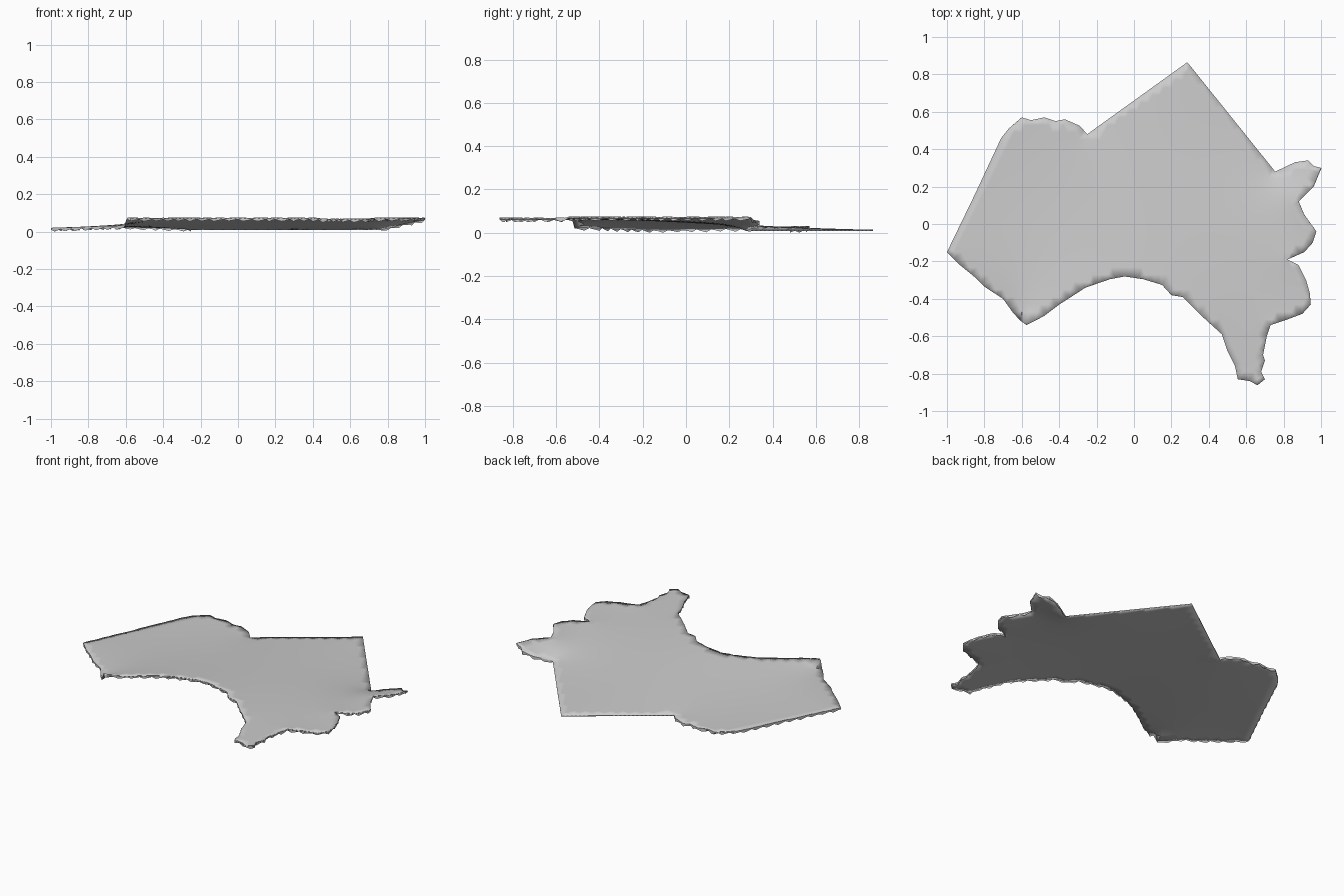
import bpy, bmesh, math, random
from mathutils import Vector
from mathutils.geometry import delaunay_2d_cdt

if "Cube" in bpy.data.objects:
    bpy.data.objects.remove(bpy.data.objects["Cube"])

random.seed(4)

# Outline from above, split by the kind of edge, running clockwise
low_bank = [(-.61, -.515), (-.65, -.47), (-.7, -.4), (-.8, -.335), (-.85, -.285), (-.93, -.22)]
left_bank = [(-1, -.15), (-.85, .16), (-.71, .46), (-.67, .51), (-.6, .57), (-.55, .555),
             (-.48, .57), (-.42, .55), (-.37, .56), (-.29, .525)]
straight = [(-.25, .48), (.285, .865)]
spike = [(.755, .28), (.86, .33), (.93, .34), (.96, .31)]
raised = [(1, .3), (.96, .2), (.88, .12),
          (.91, .05), (.975, -.04), (.955, -.1), (.91, -.15), (.82, -.19), (.88, -.22),
          (.92, -.3), (.94, -.37), (.945, -.43), (.9, -.48), (.82, -.51), (.73, -.54),
          (.71, -.6), (.69, -.7), (.7, -.73), (.68, -.79), (.7, -.83), (.66, -.862),
          (.62, -.84), (.555, -.83), (.54, -.76), (.5, -.68), (.47, -.59), (.35, -.48),
          (.26, -.39), (.2, -.38), (.15, -.325), (.05, -.295), (-.05, -.28), (-.13, -.295),
          (-.26, -.34), (-.4, -.43), (-.48, -.49), (-.575, -.54)]


def resample(points, end, step=0.025):
    out = []
    pts = [Vector(p) for p in points] + [Vector(end)]
    for a, b in zip(pts, pts[1:]):
        n = max(1, round((b - a).length / step))
        out += [a.lerp(b, i / n) for i in range(n)]
    return out


low = resample(low_bank, left_bank[0])
left = resample(left_bank, straight[0])
back = resample(straight, spike[0])
tip = resample(spike, raised[0])
front = resample(raised, low_bank[0])
outline = low + left + back + tip + front

# Known height of every edge point
edge = []
for p in low + left:
    edge.append((p, 0.018 + 0.012 * max(0, 1 - abs(p.x + 0.63) / 0.37)))
edge += [(p, 0.014) for p in back]
edge += [(p, 0.014 + 0.054 * (p.x - 0.755) / 0.245) for p in tip]
edge += [(p, 0.070 + (0.003 if p.y > -0.55 else -0.002)) for p in front]


def height(p):
    # gentle slope spread between the low back edges and the high front edges
    total = weight = 0.0
    for q, z in edge:
        w = 1 / ((p - q).length_squared + 1e-7)
        total += w * z
        weight += w
    return total / weight


# Ground sheet: outline filled with an even triangle grid
points = list(outline)
step = 0.04
for i in range(51):
    for j in range(45):
        p = Vector((-1 + i * step + (j % 2) * step / 2, -0.87 + j * step))
        if min((p - q).length for q in outline) > 0.022:
            points.append(p)
verts, _, faces, *_ = delaunay_2d_cdt(points, [], [list(range(len(outline)))], 1, 1e-5)
bm = bmesh.new()
vs = [bm.verts.new((v.x, v.y, height(v))) for v in verts]
for f in faces:
    bm.faces.new([vs[i] for i in f])
bmesh.ops.delete(bm, geom=[v for v in bm.verts if not v.link_faces], context='VERTS')
bm.normal_update()
for f in bm.faces:
    if f.normal.z < 0:
        f.normal_flip()


def add_object(name, bm):
    mesh = bpy.data.meshes.new(name)
    bm.to_mesh(mesh)
    bm.free()
    ob = bpy.data.objects.new(name, mesh)
    bpy.context.collection.objects.link(ob)
    bpy.context.view_layer.objects.active = ob
    ob.select_set(True)
    bpy.ops.object.shade_smooth_by_angle(angle=math.radians(35))
    ob.select_set(False)
    return ob


sheet = add_object("ground_sheet", bm)
solid = sheet.modifiers.new("thickness", 'SOLIDIFY')
solid.thickness = 0.006
solid.offset = -1


# Ragged rim hanging from the natural edges, in small teeth
def rim(name, pts, drop):
    bm = bmesh.new()
    rows = []
    for i, p in enumerate(pts):
        z = height(p)
        tooth = 0.4 + 0.6 * ((i % 3) / 2) + random.uniform(-0.1, 0.1)
        rows.append((bm.verts.new((p.x, p.y, z + random.uniform(0, 0.003))),
                     bm.verts.new((p.x, p.y, max(0, z - drop * tooth)))))
    for a, b in zip(rows, rows[1:]):
        bm.faces.new((a[0], b[0], b[1], a[1]))
    return add_object(name, bm)


rim("raised_front_rim", tip + front + low[:1], 0.018)
rim("left_rim", low + left + back[:1], 0.018)
